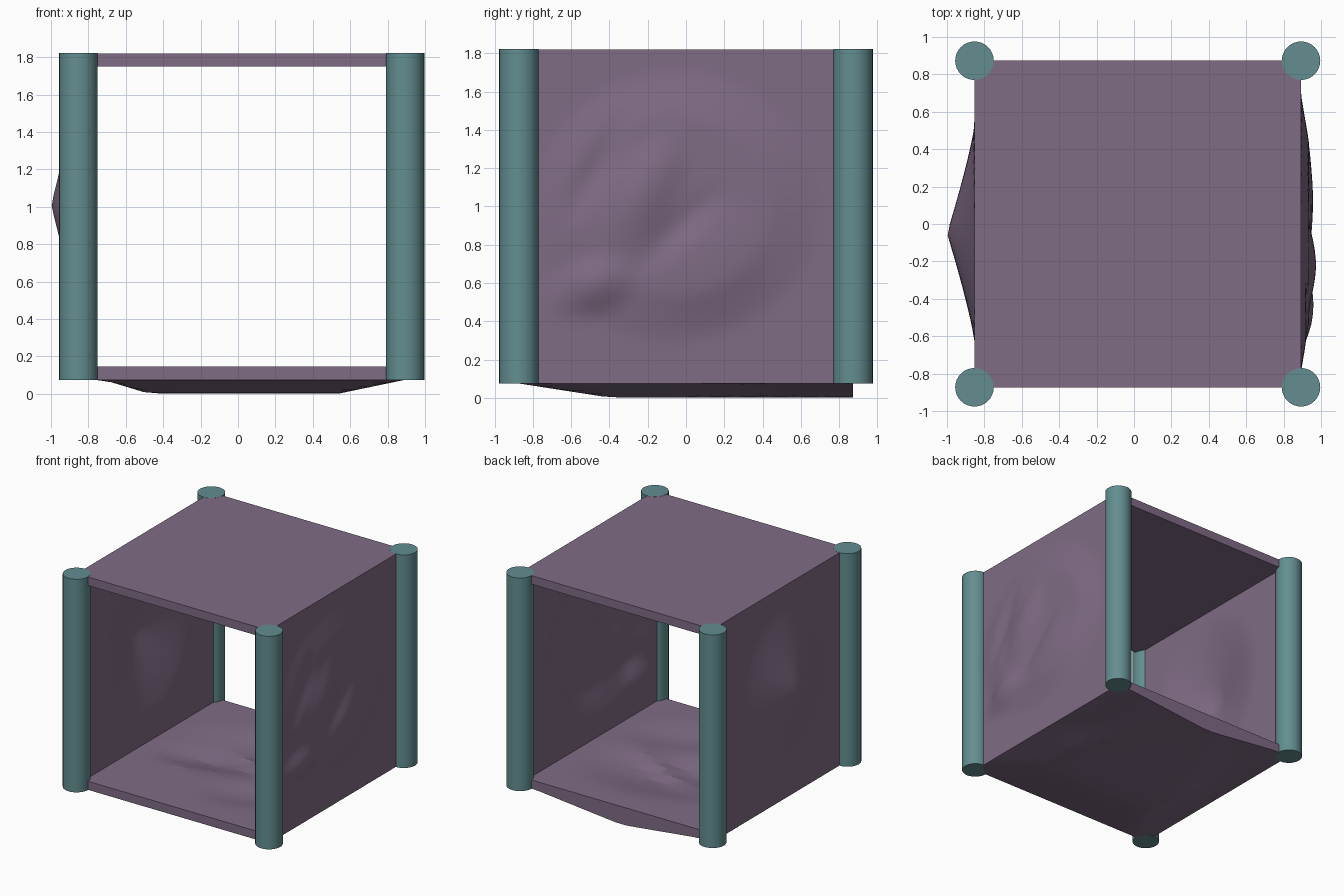
import bpy, bmesh, math
from mathutils import Vector

# Remove the default cube
if "Cube" in bpy.data.objects:
    bpy.data.objects.remove(bpy.data.objects["Cube"], do_unlink=True)

X_MIN, X_MAX, Y_HALF = -0.853, 0.893, 0.873
Z_MIN, Z_MAX, THICK = 0.075, 1.82, 0.07


def material(name, colour):
    mat = bpy.data.materials.new(name)
    mat.use_nodes = True
    mat.diffuse_color = (*colour, 1)
    mat.node_tree.nodes["Principled BSDF"].inputs["Base Color"].default_value = (*colour, 1)
    return mat


purple = material("dusty purple", (0.215, 0.15, 0.235))
teal = material("muted teal", (0.125, 0.27, 0.28))


def bump(u, v, cu, cv, ru, rv, height, tilt=0.0):
    """Soft elliptical lump, turned by tilt degrees."""
    a = math.radians(tilt)
    du, dv = u - cu, v - cv
    p = (du * math.cos(a) + dv * math.sin(a)) / ru
    q = (dv * math.cos(a) - du * math.sin(a)) / rv
    d = p * p + q * q
    return height * (1 - d) ** 2 if d < 1 else 0.0


def flat(u, v):
    return 0.0


def panel(name, u_range, v_range, place, outer=flat, inner=flat, segments=1):
    """Slab with an outer and an inner skin; place maps (u, v, depth) to space."""
    bm = bmesh.new()
    bmesh.ops.create_grid(bm, x_segments=segments, y_segments=segments, size=0.5)
    front = list(bm.verts)
    made = bmesh.ops.extrude_face_region(bm, geom=list(bm.faces), use_keep_orig=True)
    back = [g for g in made["geom"] if isinstance(g, bmesh.types.BMVert)]
    for verts, depth, shape in ((front, 0.0, outer), (back, THICK, inner)):
        for vert in verts:
            u = u_range[0] + (vert.co.x + 0.5) * (u_range[1] - u_range[0])
            v = v_range[0] + (vert.co.y + 0.5) * (v_range[1] - v_range[0])
            vert.co = Vector(place(u, v, depth - shape(u, v)))
    bmesh.ops.recalc_face_normals(bm, faces=bm.faces)
    mesh = bpy.data.meshes.new(name)
    bm.to_mesh(mesh)
    bm.free()
    obj = bpy.data.objects.new(name, mesh)
    bpy.context.collection.objects.link(obj)
    mesh.materials.append(purple)
    return obj


def smooth(obj, degrees):
    bpy.ops.object.select_all(action="DESELECT")
    obj.select_set(True)
    bpy.context.view_layer.objects.active = obj
    bpy.ops.object.shade_smooth_by_angle(angle=math.radians(degrees))


# Wall with one broad pointed bulge
def cone(y, z):
    d = math.hypot((y + 0.05) / 0.58, (z - 1.01) / 0.68)
    return 0.147 * (1 - d) ** 1.2 if d < 1 else 0.0


# Wall with a swirl of lumps and grooves
def swirl(y, z):
    d = math.hypot((y + 0.05) / 0.74, (z - 1.0) / 0.7)
    shell = 0.042 * min(1, max(0, 1 - d) * 3)
    lumps = (
        bump(y, z, -0.22, 1.08, 0.42, 0.2, 0.038, 60)
        + bump(y, z, -0.5, 0.58, 0.27, 0.18, 0.042, 20)
        + bump(y, z, 0.12, 0.72, 0.4, 0.34, 0.022, 45)
        + bump(y, z, -0.48, 1.18, 0.4, 0.1, -0.028, 62)
        + bump(y, z, -0.04, 0.88, 0.4, 0.1, -0.02, 45)
    )
    return max(0, shell + lumps)


# Floor: faceted sagging underside that runs out at the back edge
def sag(x, y):
    t = max(0, y) / Y_HALF
    left = (X_MAX - 0.13 * t - x) / (0.35 + 0.38 * t)
    right = (x + 0.72) / (0.24 + 0.4 * t)
    return 0.073 * max(0, min(1, left, right, (y + Y_HALF) / 0.47))


# Floor: uneven hollow on the walking surface
def hollow(x, y):
    pit = (
        bump(x, y, 0.05, 0.2, 0.8, 0.5, 0.06, 8)
        + bump(x, y, -0.35, -0.05, 0.42, 0.22, 0.035, 15)
        + bump(x, y, 0.35, -0.35, 0.45, 0.3, 0.035, 20)
        + bump(x, y, 0.1, 0.12, 0.6, 0.12, -0.035, -22)
    )
    return max(0, pit)


wall_z = (Z_MIN + THICK, Z_MAX - THICK)
full_y = (-Y_HALF, Y_HALF)
full_x = (X_MIN, X_MAX)

right_wall = panel("right_wall", full_y, wall_z, lambda y, z, d: (X_MIN + d, y, z),
                   cone, cone, 28)
left_wall = panel("left_wall", full_y, wall_z, lambda y, z, d: (X_MAX - d, y, z),
                  swirl, swirl, 36)
floor = panel("floor", full_x, full_y, lambda x, y, d: (x, y, Z_MIN + d),
              sag, hollow, 20)
panel("roof", full_x, full_y, lambda x, y, d: (x, y, Z_MAX - d))

for part, angle in ((right_wall, 30), (left_wall, 30), (floor, 12)):
    smooth(part, angle)

# Round corner posts
for side, x in (("right", X_MIN), ("left", X_MAX)):
    for end, y in (("front", -Y_HALF), ("back", Y_HALF)):
        bpy.ops.mesh.primitive_cylinder_add(
            vertices=32, radius=0.103, depth=Z_MAX - Z_MIN + 0.002,
            location=(x, y, (Z_MIN + Z_MAX) / 2))
        post = bpy.context.object
        post.name = f"{end}_{side}_post"
        post.data.materials.append(teal)
        smooth(post, 30)
